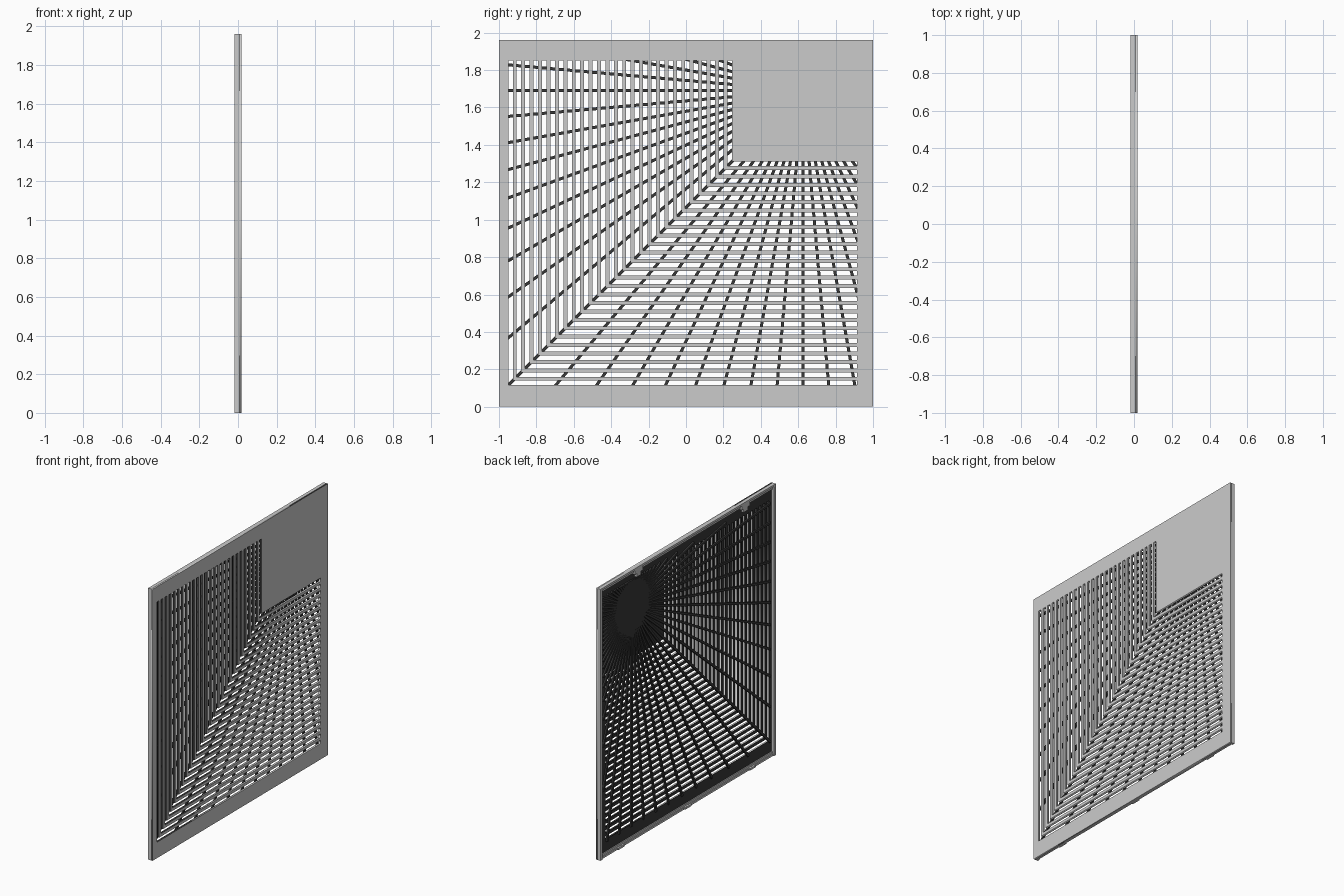
import bpy, bmesh, math
from mathutils import Matrix, Vector

if "Cube" in bpy.data.objects:
    bpy.data.objects.remove(bpy.data.objects["Cube"])

dark = bpy.data.materials.new("dark_inner")
dark.diffuse_color = (0.04, 0.04, 0.04, 1)
dark.use_nodes = True
dark.node_tree.nodes["Principled BSDF"].inputs["Base Color"].default_value = dark.diffuse_color

# local (x, y, z) -> world (y, z, x)
TO_SIDE = Matrix(((0, 0, 1, 0), (1, 0, 0, 0), (0, 1, 0, 0), (0, 0, 0, 1)))
LEFT, RIGHT, BOTTOM, TOP = -0.95, 0.915, 0.115, 1.85
COUNT, SLOT = 27, 0.024
PITCH = (1.195 - SLOT) / (COUNT - 1)
HUB = Vector((0.625, 1.69))


def rect(y0, y1, z0, z1):
    return [(y0, z0), (y1, z0), (y1, z1), (y0, z1)]


def sheet(name, outlines, x0, x1, mat=None):
    """Flat sheet in the YZ plane; first outline is the edge, the rest are holes."""
    cu = bpy.data.curves.new(name, 'CURVE')
    cu.dimensions = '2D'
    cu.fill_mode = 'BOTH'
    cu.extrude = (x1 - x0) / 2
    for pts in outlines:
        sp = cu.splines.new('POLY')
        sp.points.add(len(pts) - 1)
        for p, (u, v) in zip(sp.points, pts):
            p.co = (u, v, 0, 1)
        sp.use_cyclic_u = True
    tmp = bpy.data.objects.new(name + "_curve", cu)
    bpy.context.collection.objects.link(tmp)
    bpy.context.view_layer.update()
    dg = bpy.context.evaluated_depsgraph_get()
    me = bpy.data.meshes.new_from_object(tmp.evaluated_get(dg))
    bpy.data.objects.remove(tmp)
    me.transform(Matrix.Translation(((x0 + x1) / 2, 0, 0)) @ TO_SIDE)
    me.materials.clear()
    if mat:
        me.materials.append(mat)
    ob = bpy.data.objects.new(name, me)
    bpy.context.collection.objects.link(ob)
    return ob


def box(bm, x, y, z, turn=Matrix()):
    m = Matrix.Translation((sum(x) / 2, sum(y) / 2, sum(z) / 2)) @ \
        Matrix.Diagonal((x[1] - x[0], y[1] - y[0], z[1] - z[0], 1))
    bmesh.ops.create_cube(bm, size=1, matrix=turn @ m)


def finish(bm, name, mat=None):
    me = bpy.data.meshes.new(name)
    bm.to_mesh(me)
    bm.free()
    if mat:
        me.materials.append(mat)
    ob = bpy.data.objects.new(name, me)
    bpy.context.collection.objects.link(ob)


# L-shaped slots nested along the diagonal
slots = []
for i in range(COUNT):
    a, c = LEFT + i * PITCH, BOTTOM + i * PITCH
    slots.append([(a, c), (RIGHT, c), (RIGHT, c + SLOT), (a + SLOT, c + SLOT),
                  (a + SLOT, TOP), (a, TOP)])

# outer plate and dark inner liner share the slots
sheet("front_plate", [rect(-1, 1, 0, 1.96)] + slots, 0.0075, 0.0175)
sheet("inner_liner", [rect(-0.98, 0.98, 0.02, 1.94)] + slots, 0.003, 0.0075, dark)

# radiating ribs every 5 degrees, stopped at the slotted area's border
bm = bmesh.new()
for k in range(72):
    t = math.radians(5 * k)
    d = Vector((math.cos(t), math.sin(t)))
    reach = []
    for axis, lo, hi in ((0, -0.96, 0.95), (1, 0.10, 1.88)):
        if abs(d[axis]) > 1e-6:
            reach.append(((hi if d[axis] > 0 else lo) - HUB[axis]) / d[axis])
    turn = Matrix.Translation((0, HUB.x, HUB.y)) @ Matrix.Rotation(t, 4, 'X')
    box(bm, (-0.008, 0.004), (0.0, min(reach)), (-0.008, 0.008), turn)
finish(bm, "radial_ribs", dark)

# rim around the back: side walls, top wall, shallower bottom wall, ledges
bm = bmesh.new()
for s in (-1, 1):
    box(bm, (-0.0175, 0.0075), sorted((s * 0.98, s)), (0, 1.96))
box(bm, (-0.0175, 0.0075), (-0.98, 0.98), (1.945, 1.96))
box(bm, (-0.010, 0.0075), (-0.98, 0.98), (0, 0.015))
box(bm, (-0.006, 0.0075), (-0.98, 0.98), (1.925, 1.945))
box(bm, (-0.004, 0.0075), (-0.98, 0.98), (0.015, 0.03))
finish(bm, "back_rim")

# clips hanging from the top wall
bm = bmesh.new()
for y in (-0.66, 0.56):
    box(bm, (-0.0165, 0.003), (y - 0.045, y + 0.045), (1.915, 1.95))
    box(bm, (-0.0165, 0.003), (y - 0.025, y + 0.025), (1.89, 1.915))
finish(bm, "top_clips")

# locating tabs on the bottom wall
bm = bmesh.new()
for y in (-0.74, 0.0, 0.76):
    box(bm, (-0.0175, -0.008), (y - 0.035, y + 0.035), (0, 0.014))
finish(bm, "bottom_tabs")
